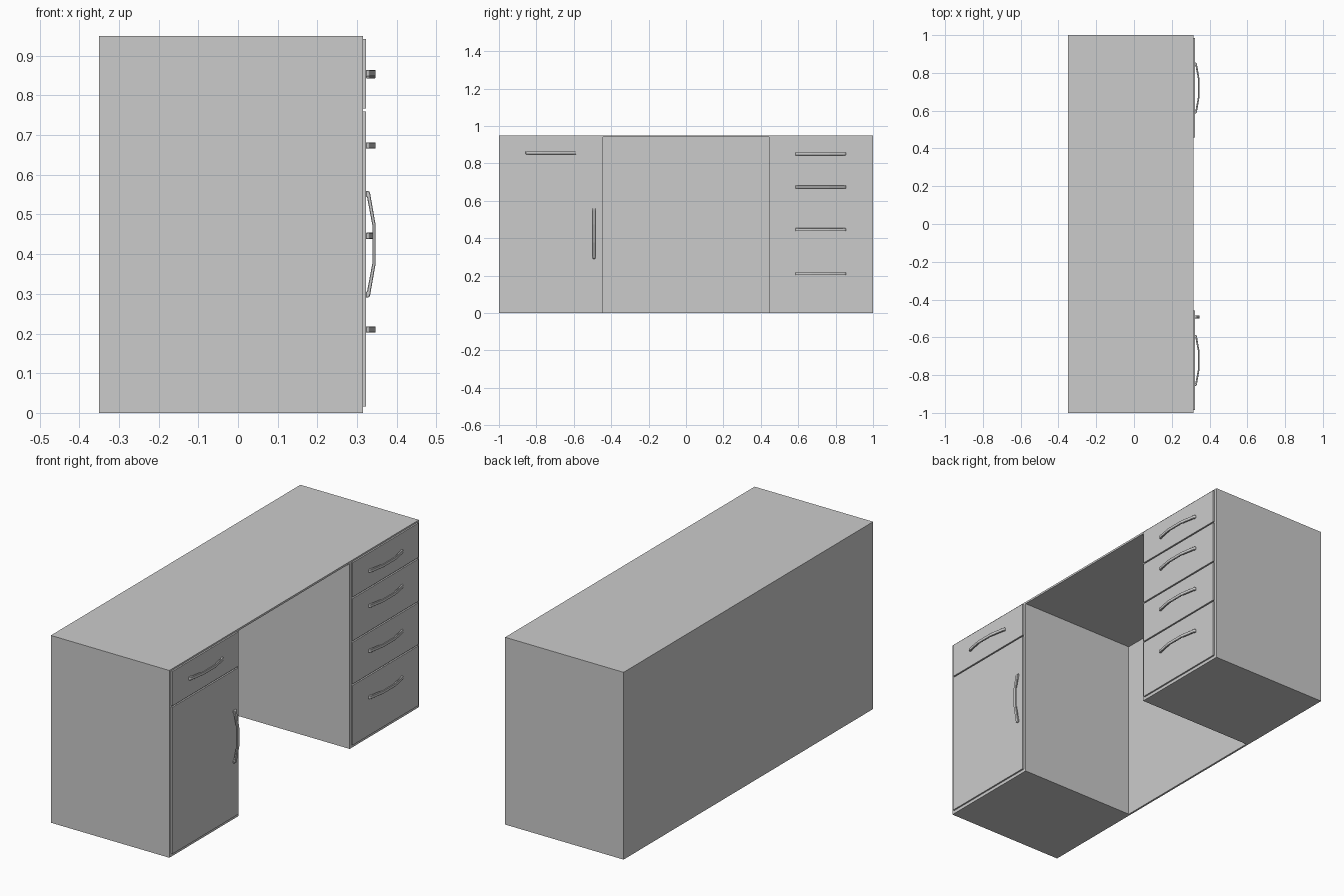
import bpy, bmesh

if "Cube" in bpy.data.objects:
    bpy.data.objects.remove(bpy.data.objects["Cube"])


def box(name, x, y, z):
    bm = bmesh.new()
    bmesh.ops.create_cube(bm, size=1)
    for v in bm.verts:
        v.co = [r[0] + (c + 0.5) * (r[1] - r[0]) for c, r in zip(v.co, (x, y, z))]
    me = bpy.data.meshes.new(name)
    bm.to_mesh(me)
    bm.free()
    ob = bpy.data.objects.new(name, me)
    bpy.context.collection.objects.link(ob)
    return ob


# Half outline of an arched pull: (distance along the bar, depth from the front)
OUTER = [(0.135, 0.0), (0.134, 0.008), (0.128, 0.011), (0.048, 0.025)]
INNER = [(0.046, 0.017), (0.12, 0.003), (0.12, 0.0)]


def handle(name, y, z, vertical=False, width=0.016):
    half = OUTER + [(-a, d) for a, d in reversed(OUTER)]
    inner = [(-a, d) for a, d in reversed(INNER)] + INNER
    bm = bmesh.new()
    verts = []
    for a, d in half + inner:
        x = 0.322 + d
        if vertical:
            verts.append(bm.verts.new((x, y - width / 2, z + a)))
        else:
            verts.append(bm.verts.new((x, y + a, z - width / 2)))
    face = bm.faces.new(verts)
    ext = bmesh.ops.extrude_face_region(bm, geom=[face])
    shift = (0, width, 0) if vertical else (0, 0, width)
    bmesh.ops.translate(bm, vec=shift,
                        verts=[v for v in ext["geom"] if isinstance(v, bmesh.types.BMVert)])
    bmesh.ops.recalc_face_normals(bm, faces=bm.faces)
    me = bpy.data.meshes.new(name)
    bm.to_mesh(me)
    bm.free()
    ob = bpy.data.objects.new(name, me)
    bpy.context.collection.objects.link(ob)
    bev = ob.modifiers.new("soft_edges", "BEVEL")
    bev.width, bev.segments = 0.002, 1


BACK, FRONT, FACE = -0.35, 0.315, 0.323

# Desktop, kneehole back panel and the two pedestals
box("desktop", (BACK, FRONT), (-1, 1), (0.94, 0.95))
box("back_panel", (BACK, BACK + 0.01), (-0.445, 0.445), (0, 0.94))
box("left_pedestal", (BACK, FRONT), (-1, -0.445), (0, 0.94))
box("right_pedestal", (BACK, FRONT), (0.445, 1), (0, 0.94))

# Left pedestal: one drawer over a door
box("left_drawer_front", (FRONT, FACE), (-0.985, -0.458), (0.767, 0.942))
handle("left_drawer_handle", -0.722, 0.856)
box("door", (FRONT, FACE), (-0.985, -0.458), (0.016, 0.760))
handle("door_handle", -0.492, 0.425, vertical=True)

# Right pedestal: four drawers (bottom, top, handle height)
drawers = [(0.767, 0.942, 0.851), (0.545, 0.760, 0.674),
           (0.326, 0.538, 0.446), (0.016, 0.319, 0.210)]
for i, (z0, z1, hz) in enumerate(drawers, 1):
    box(f"right_drawer_front_{i}", (FRONT, FACE), (0.458, 0.985), (z0, z1))
    handle(f"right_drawer_handle_{i}", 0.72, hz)
